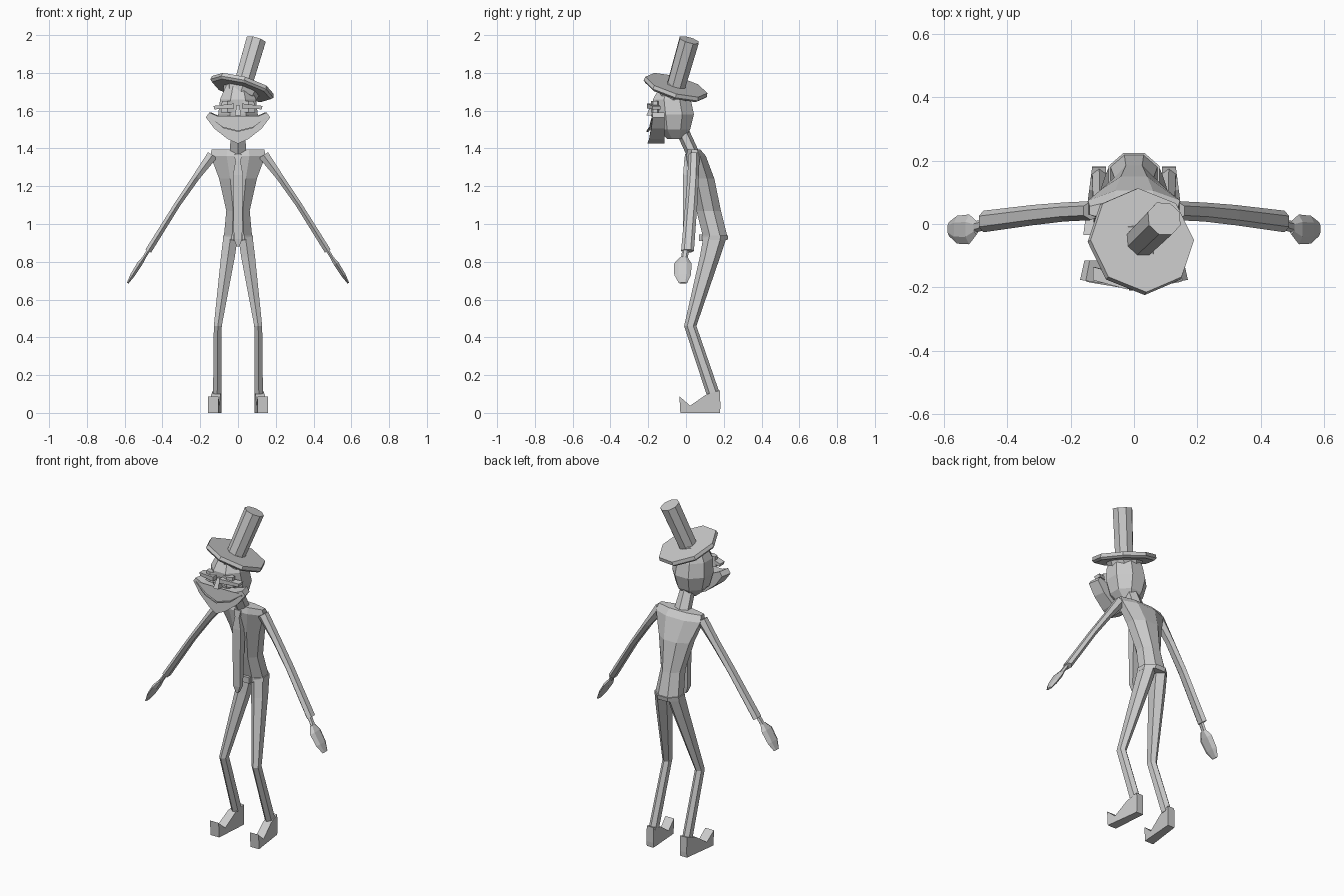
import bpy, bmesh, math
from mathutils import Vector

if "Cube" in bpy.data.objects:
    bpy.data.objects.remove(bpy.data.objects["Cube"])


def finish(name, bm, mirror=False):
    bmesh.ops.recalc_face_normals(bm, faces=bm.faces)
    me = bpy.data.meshes.new(name)
    bm.to_mesh(me)
    bm.free()
    ob = bpy.data.objects.new(name, me)
    bpy.context.collection.objects.link(ob)
    if mirror:
        ob.modifiers.new("mirror", 'MIRROR').use_mirror_merge = False
    return ob


def bridge(name, loops, mirror=False):
    """Skin a closed solid through loops of equal point count."""
    bm = bmesh.new()
    rings = [[bm.verts.new(p) for p in lp] for lp in loops]
    n = len(rings[0])
    for a, b in zip(rings, rings[1:]):
        for i in range(n):
            j = (i + 1) % n
            bm.faces.new((a[i], a[j], b[j], b[i]))
    bm.faces.new(rings[0])
    bm.faces.new(rings[-1])
    return finish(name, bm, mirror)


def ring(c, u, v, n):
    """n-gon ring whose extents are exactly c +- u and c +- v."""
    angs = [math.tau * (i + 0.5) / n for i in range(n)]
    mu = max(math.cos(a) for a in angs)
    mv = max(math.sin(a) for a in angs)
    c, u, v = Vector(c), Vector(u), Vector(v)
    return [c + u * (math.cos(a) / mu) + v * (math.sin(a) / mv) for a in angs]


def flat_loft(name, rows, n, mirror=False):
    """Rows: z, x centre, half width, y front, y back."""
    return bridge(name, [ring((x, (f + b) / 2, z), (w, 0, 0), (0, (b - f) / 2, 0), n)
                         for z, x, w, f, b in rows], mirror)


def limb(name, rows, tilt, n):
    """Rows: x, y, z, half thickness, half depth; thickness lies across the limb."""
    u = Vector((math.cos(tilt), 0, math.sin(tilt)))
    return bridge(name, [ring((x, y, z), u * t, (0, d, 0), n) for x, y, z, t, d in rows], True)


# Jacket and its hem
flat_loft("jacket", [
    (1.395, 0, .14, .01, .075), (1.36, 0, .145, 0, .105), (1.24, 0, .10, .02, .15),
    (1.07, 0, .062, .055, .185), (.93, 0, .075, .09, .22)], 8)
flat_loft("belt", [(.94, 0, .08, .085, .224), (.915, 0, .08, .085, .22)], 8)
flat_loft("belt_buckle", [(.945, 0, .025, .07, .10), (.91, 0, .025, .07, .10)], 4)

# Tie hanging clear of the belly
flat_loft("tie", [
    (1.37, 0, .022, -.005, .03), (1.33, 0, .014, -.01, .025), (1.26, 0, .027, -.015, .03),
    (.92, 0, .022, -.015, .015), (.88, 0, .006, -.01, .01)], 4)

# Neck and head
flat_loft("neck", [(1.37, 0, .045, 0, .075), (1.50, 0, .036, -.06, .015)], 6)
flat_loft("head", [
    (1.45, 0, .04, -.10, -.01), (1.50, 0, .085, -.15, .022), (1.58, 0, .105, -.17, .042),
    (1.66, 0, .095, -.175, .025), (1.74, 0, .06, -.13, -.01)], 8)

# Wide grinning muzzle, bent around the face
half = [(0, 1.425), (.055, 1.45), (.125, 1.505), (.17, 1.565), (.152, 1.59), (.11, 1.572)]
outline = half + [(-x, z) for x, z in reversed(half[1:])]
bridge("muzzle", [
    [(x, -.205 + .17 * abs(x), z) for x, z in outline],
    [(.92 * x, -.115, z) for x, z in outline]])

# Grin line
smile = [(-.15, 1.565), (-.08, 1.515), (0, 1.495), (.08, 1.515), (.15, 1.565)]
strip = smile + [(x, z - .007) for x, z in reversed(smile)]
bridge("grin", [
    [(x, y + .17 * abs(x), z) for x, z in strip] for y in (-.208, -.198)])

# Half-closed eyes with heavy lids, and a small nose
flat_loft("eye", [(1.59, .055, .036, -.185, -.14), (1.65, .055, .03, -.185, -.14)], 6, True)
bridge("eyelid", [[(.02, y, 1.612), (.125, y + .03, 1.607), (.13, y + .03, 1.625), (.02, y, 1.638)]
                  for y in (-.207, -.165)], True)
flat_loft("nose", [(1.575, 0, .016, -.21, -.15), (1.63, 0, .008, -.185, -.15)], 4)

# Tall tilted hat
axis = Vector((.27, .265, .925)).normalized()
side = Vector((1, 0, -axis.x / axis.z)).normalized()
fore = axis.cross(side)
base = Vector((.022, -.055, 1.722))


def disc(h, r, n=8, turn=0.0):
    return [base + axis * h + r * (side * math.cos(math.tau * i / n + turn)
            + fore * math.sin(math.tau * i / n + turn)) for i in range(n)]


bridge("hat_brim", [disc(-.017, .162), disc(-.005, .174), disc(.015, .17)])
bridge("hat_crown", [disc(0, .052, 8, .39), disc(.272, .056, 8, .39)])
bridge("hat_band", [disc(-.045, .09), disc(-.01, .10)])

# Arms, wrists and mitten hands
limb("arm", [(.135, .042, 1.365, .028, .03), (.22, .038, 1.25, .019, .03),
             (.32, .028, 1.105, .016, .032), (.475, .008, .857, .017, .034)], math.radians(32), 6)
limb("wrist", [(.465, .0, .875, .009, .018), (.505, -.01, .81, .009, .018)], math.radians(32), 6)
limb("hand", [(.497, -.012, .822, .009, .022), (.52, -.017, .79, .014, .047),
              (.558, -.018, .73, .012, .044), (.584, -.016, .687, .005, .022)], math.radians(32), 6)

# Bent legs
flat_loft("leg", [
    (.935, .039, .038, .092, .217), (.83, .053, .037, .074, .182), (.46, .107, .021, -.01, .055),
    (.10, .11, .022, .108, .18)], 6, True)

# Shoes with curled toes, splayed slightly outwards
shoe = [(.18, 0), (.182, .03), (.18, .12), (.108, .098), (.022, .038), (-.035, .088), (-.03, 0)]
bridge("shoe", [[(.11 + (.18 - y) * .1 + s * (.022 + (.18 - y) * .03), y, z) for y, z in shoe]
                for s in (-1, 1)], True)
